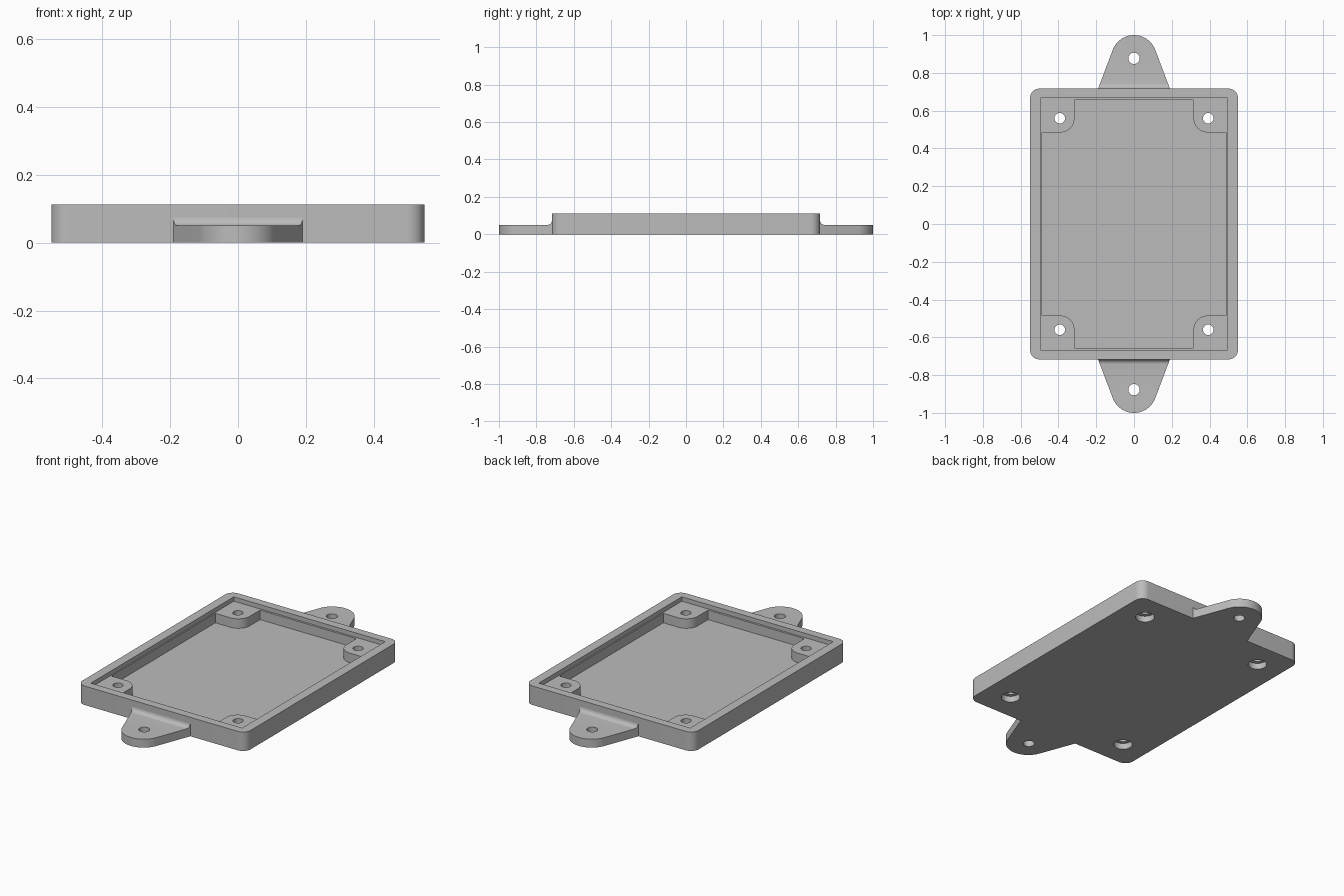
import bpy, bmesh
from math import pi, sin, cos, acos, atan2, radians
from mathutils import Vector

cube = bpy.data.objects.get("Cube")
if cube:
    bpy.data.objects.remove(cube, do_unlink=True)

grey = bpy.data.materials.new("plain grey")
grey.use_nodes = True
GREY = (0.5, 0.5, 0.5, 1)
grey.diffuse_color = GREY
grey.node_tree.nodes["Principled BSDF"].inputs["Base Color"].default_value = GREY


def arc(cx, cy, r, start, end, steps=12):
    angles = [start + (end - start) * i / steps for i in range(steps + 1)]
    return [(cx + r * cos(a), cy + r * sin(a)) for a in angles]


def four_way(quarter):
    """Mirror a +x +y quarter outline into a closed loop."""
    right = [(x, -y) for x, y in reversed(quarter)] + quarter
    return right + [(-x, y) for x, y in reversed(right)]


def prism(name, outline, low, high, along="z"):
    """Extrude an outline up z, or a (y, z) outline along x."""
    bm = bmesh.new()
    place = (lambda u, v: (u, v, low)) if along == "z" else (lambda u, v: (low, u, v))
    face = bm.faces.new([bm.verts.new(place(u, v)) for u, v in outline])
    grown = bmesh.ops.extrude_face_region(bm, geom=[face])["geom"]
    step = high - low
    shift = Vector((0, 0, step) if along == "z" else (step, 0, 0))
    bmesh.ops.translate(bm, vec=shift,
                        verts=[g for g in grown if isinstance(g, bmesh.types.BMVert)])
    bmesh.ops.recalc_face_normals(bm, faces=bm.faces)
    mesh = bpy.data.meshes.new(name)
    bm.to_mesh(mesh)
    bm.free()
    mesh.materials.append(grey)
    obj = bpy.data.objects.new(name, mesh)
    bpy.context.collection.objects.link(obj)
    return obj


def activate(obj):
    bpy.ops.object.select_all(action="DESELECT")
    obj.select_set(True)
    bpy.context.view_layer.objects.active = obj


def combine(obj, tool, operation="DIFFERENCE"):
    mod = obj.modifiers.new(operation.lower(), "BOOLEAN")
    mod.operation, mod.solver, mod.object = operation, "EXACT", tool
    activate(obj)
    bpy.ops.object.modifier_apply(modifier=mod.name)
    bpy.data.objects.remove(tool, do_unlink=True)


def drill(obj, x, y, r, low, high):
    combine(obj, prism("drill", arc(x, y, r, 0, 2 * pi, 32)[:-1], low, high))


def smooth(obj):
    activate(obj)
    bpy.ops.object.shade_smooth_by_angle(angle=radians(30))


# Tray with rounded outer corners
W, D, H, R = 0.55, 0.717, 0.112, 0.05
tray = prism("tray", four_way(arc(W - R, D - R, R, 0, pi / 2)), 0, H)

# Lid recess, then the cavity that leaves four corner bosses standing
combine(tray, prism("recess", four_way([(0.495, 0.668)]), 0.086, 0.2))
boss = arc(0.39, 0.56, 0.075, -pi / 2, -pi)
cavity = four_way([(0.488, 0.485)] + boss + [(0.315, 0.656)])
combine(tray, prism("cavity", cavity, 0.03, 0.15))

# Screw holes with counterbores underneath
for x in (-0.393, 0.393):
    for y in (-0.56, 0.56):
        drill(tray, x, y, 0.028, -0.1, 0.2)
        drill(tray, x, y, 0.05, -0.1, 0.035)
smooth(tray)

# Mounting ears: tapered rounded tabs with a fillet against the tray wall
HALF, TIP, CY, TOP, FILLET = 0.19, 0.12, 0.88, 0.05, 0.025
reach = Vector((HALF, D - CY))
tangent = atan2(reach.y, reach.x) + acos(TIP / reach.length)
for name, side in (("back_ear", 1), ("front_ear", -1)):
    plan = [(HALF, D)] + arc(0, CY, TIP, tangent, pi - tangent, 32) + [(-HALF, D)]
    fillet = arc(D + FILLET, TOP + FILLET, FILLET, pi, 1.5 * pi, 8)
    section = [(D, 0)] + fillet + [(1.1, TOP), (1.1, 0)]
    ear = prism(name, [(x, y * side) for x, y in plan], -0.05, 0.2)
    combine(ear, prism("section", [(y * side, z) for y, z in section], -0.3, 0.3, "x"),
            "INTERSECT")
    drill(ear, 0, side * 0.877, 0.03, -0.1, 0.2)
    smooth(ear)
